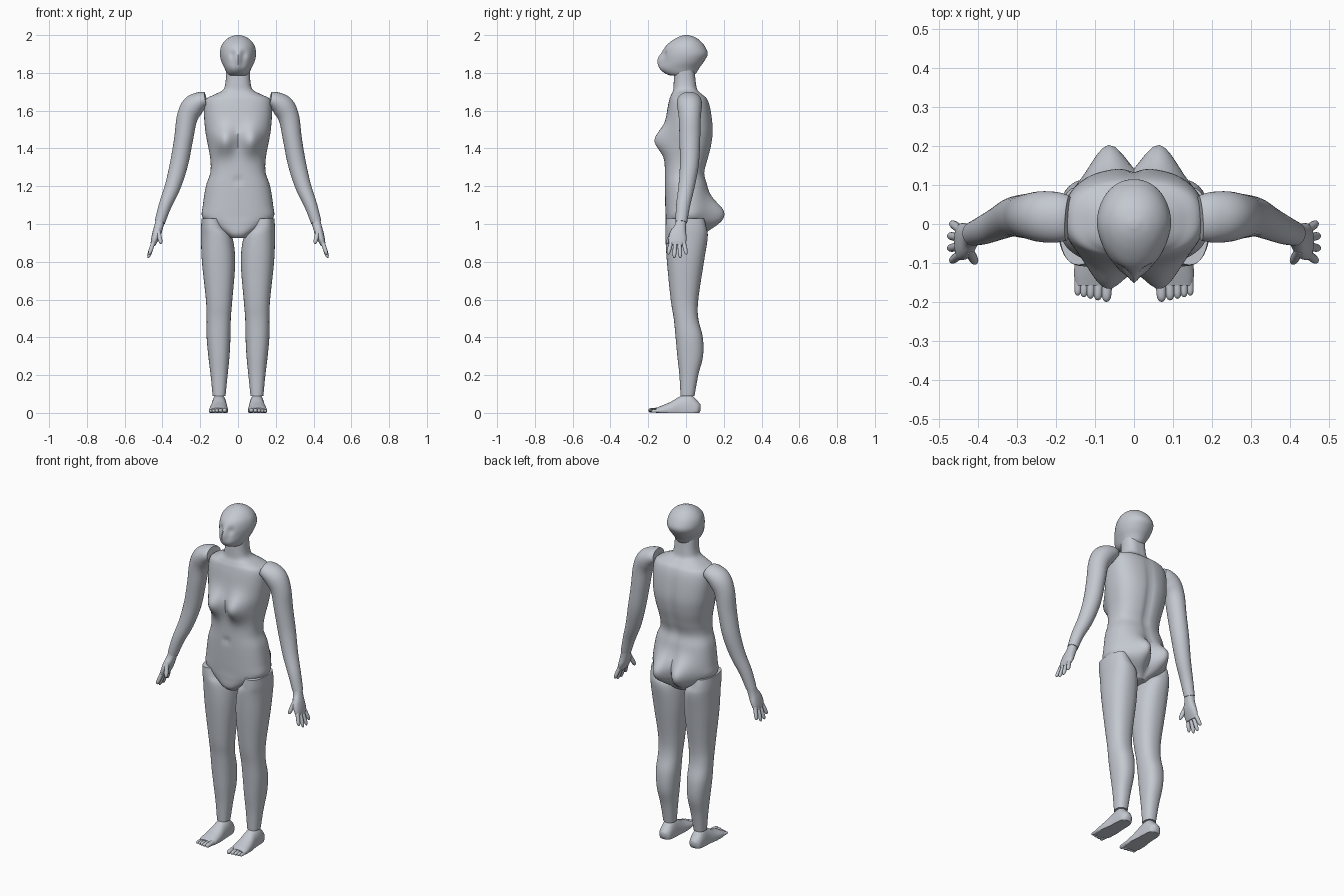
import bpy, bmesh, math
from mathutils import Vector

cube = bpy.data.objects.get("Cube")
if cube:
    bpy.data.objects.remove(cube, do_unlink=True)

grey = bpy.data.materials.new("cool_grey")
grey.use_nodes = True
colour = (0.55, 0.58, 0.63, 1)
grey.diffuse_color = colour
grey.node_tree.nodes["Principled BSDF"].inputs["Base Color"].default_value = colour

X, Y, Z = Vector((1, 0, 0)), Vector((0, 1, 0)), Vector((0, 0, 1))


def smooth_rows(rows, steps):
    """Catmull-Rom interpolation of the loft stations."""
    out = []
    for i in range(len(rows) - 1):
        p, q = Vector(rows[i]), Vector(rows[i + 1])
        before = Vector(rows[i - 1]) if i else p
        after = Vector(rows[min(i + 2, len(rows) - 1)])
        m, n = (q - before) / 2, (after - p) / 2
        for k in range(steps):
            t = k / steps
            out.append(p + m * t + (3 * (q - p) - 2 * m - n) * t ** 2
                       + (2 * (p - q) + m + n) * t ** 3)
    return out + [Vector(rows[-1])]


def loft(name, rows, ref=Y, axis=None, power=2, steps=5, sides=40, deform=None, side=1):
    """Skin superellipse rings; each row is x, y, z, half width, half depth."""
    rows = smooth_rows(rows, steps)
    centres = [Vector(r[:3]) for r in rows]
    bm = bmesh.new()
    rings = []
    for i, row in enumerate(rows):
        tangent = axis or (centres[min(i + 1, len(rows) - 1)] - centres[max(i - 1, 0)])
        u = ref.cross(tangent).normalized()
        v = tangent.cross(u).normalized()
        ring = []
        for k in range(sides):
            angle = math.tau * k / sides
            c, s = math.cos(angle), math.sin(angle)
            p = (centres[i]
                 + u * math.copysign(abs(c) ** (2 / power), c) * max(row[3], 0.001)
                 + v * math.copysign(abs(s) ** (2 / power), s) * max(row[4], 0.001))
            if deform:
                deform(p)
            p.x *= side
            ring.append(bm.verts.new(p))
        rings.append(ring)
    for a, b in zip(rings, rings[1:]):
        for k in range(sides):
            j = (k + 1) % sides
            bm.faces.new((a[k], a[j], b[j], b[k]))
    bm.faces.new(rings[0])
    bm.faces.new(rings[-1])
    bmesh.ops.recalc_face_normals(bm, faces=bm.faces[:])
    mesh = bpy.data.meshes.new(name)
    bm.to_mesh(mesh)
    bm.free()
    mesh.materials.append(grey)
    obj = bpy.data.objects.new(name, mesh)
    bpy.context.collection.objects.link(obj)
    bpy.ops.object.select_all(action="DESELECT")
    obj.select_set(True)
    bpy.context.view_layer.objects.active = obj
    bpy.ops.object.shade_smooth_by_angle(angle=math.radians(50))
    return obj


def digit(name, start, end, radius, ref, side):
    """Rounded finger or toe."""
    start, end = Vector(start), Vector(end)
    rows = []
    for t, f in ((0, 1), (0.5, 1), (0.8, 0.9), (0.95, 0.55), (1, 0.1)):
        rows.append((*start.lerp(end, t), radius * f, radius * f))
    loft(name, rows, ref, steps=2, sides=12, side=side)


def upright(table):
    """Convert z, half width, front y, back y into loft stations."""
    return [(0, (f + b) / 2, z, w, (b - f) / 2) for z, w, f, b in table]


def bell(value, centre, spread):
    return math.exp(-((value - centre) / spread) ** 2)


# Torso with bust, seat, spine groove and navel
def shape_torso(p):
    front = min(max(-p.y / 0.08, 0), 1)
    back = min(max(p.y / 0.08, 0), 1)
    x, z = abs(p.x), p.z
    p.y -= front * 0.062 * bell(x, 0.07, 0.055) * bell(z, 1.44, 0.07)
    p.y += front * 0.010 * bell(x, 0, 0.015) * bell(z, 1.23, 0.02)
    p.y += back * 0.095 * bell(x, 0.065, 0.062) * bell(z, 1.045, 0.085)
    p.y -= back * 0.012 * bell(x, 0, 0.02) * bell(z, 1.4, 0.25)


torso = [(0.925, 0.045, -0.085, 0.07), (0.95, 0.075, -0.105, 0.085),
         (1.0, 0.15, -0.108, 0.105), (1.04, 0.19, -0.108, 0.11),
         (1.1, 0.186, -0.11, 0.118), (1.2, 0.17, -0.112, 0.112),
         (1.27, 0.147, -0.112, 0.098), (1.34, 0.146, -0.112, 0.115),
         (1.42, 0.16, -0.11, 0.135), (1.5, 0.174, -0.112, 0.143),
         (1.6, 0.18, -0.1, 0.132), (1.66, 0.17, -0.088, 0.114),
         (1.685, 0.125, -0.078, 0.088), (1.71, 0.08, -0.068, 0.062),
         (1.75, 0.066, -0.065, 0.053), (1.82, 0.064, -0.062, 0.045)]
loft("torso", upright(torso), axis=Z, power=2.5, steps=6, sides=72, deform=shape_torso)


# Head with tapered face, nose and eye sockets
def shape_head(p):
    front = min(max(-p.y / 0.1, 0), 1)
    x = abs(p.x)
    p.x *= 1 - 0.16 * front
    p.y -= front * 0.022 * bell(x, 0, 0.018) * bell(p.z, 1.865, 0.035)
    p.y += front * 0.014 * bell(x, 0.036, 0.02) * bell(p.z, 1.895, 0.022)


head = [(1.785, 0.05, -0.08, 0.04), (1.8, 0.062, -0.115, 0.055),
        (1.825, 0.074, -0.135, 0.07), (1.86, 0.089, -0.13, 0.095),
        (1.9, 0.096, -0.127, 0.115), (1.94, 0.09, -0.108, 0.1),
        (1.97, 0.07, -0.075, 0.075), (1.99, 0.042, -0.04, 0.045),
        (2.0, 0.012, -0.01, 0.012)]
loft("head", upright(head), axis=Z, power=2.1, sides=56, deform=shape_head)


def flatten_sole(p):
    p.z = max(p.z, 0)


leg = [(0.142, -0.005, 1.03, 0.05, 0.1), (0.132, 0, 0.98, 0.064, 0.108),
       (0.113, 0.003, 0.93, 0.083, 0.112), (0.103, -0.003, 0.8, 0.088, 0.098),
       (0.1, -0.008, 0.6, 0.07, 0.073), (0.102, 0, 0.5, 0.064, 0.065),
       (0.103, 0.017, 0.4, 0.063, 0.072), (0.101, 0.022, 0.3, 0.056, 0.068),
       (0.1, 0.015, 0.2, 0.045, 0.05), (0.1, 0.008, 0.09, 0.034, 0.037)]
foot = [(0.1, 0.078, 0.03, 0.014, 0.014), (0.1, 0.06, 0.022, 0.034, 0.042),
        (0.1, 0.02, 0.02, 0.04, 0.08), (0.1, -0.03, 0.02, 0.042, 0.068),
        (0.102, -0.08, 0.015, 0.048, 0.044), (0.104, -0.13, 0.012, 0.05, 0.026),
        (0.104, -0.158, 0.012, 0.044, 0.014)]
arm = [(0.17, 0.015, 1.658, 0.04, 0.058), (0.2, 0.017, 1.65, 0.05, 0.065),
       (0.24, 0.019, 1.62, 0.06, 0.065), (0.27, 0.02, 1.56, 0.055, 0.058),
       (0.288, 0.02, 1.45, 0.05, 0.055), (0.312, 0.018, 1.32, 0.048, 0.05),
       (0.345, 0.003, 1.2, 0.042, 0.043), (0.385, -0.015, 1.1, 0.034, 0.037),
       (0.414, -0.025, 1.01, 0.028, 0.031)]
palm = [(0.411, -0.024, 1.022, 0.024, 0.027), (0.42, -0.031, 0.985, 0.024, 0.031),
        (0.432, -0.042, 0.945, 0.023, 0.045), (0.444, -0.046, 0.91, 0.018, 0.047),
        (0.45, -0.047, 0.888, 0.012, 0.04)]

for side, label in ((1, "left"), (-1, "right")):
    # Limbs
    loft(label + "_leg", leg, axis=-Z, power=2.3, side=side)
    loft(label + "_foot", foot, Z, axis=-Y, power=2.2, deform=flatten_sole, side=side)
    loft(label + "_arm", arm, side=side)
    loft(label + "_hand", palm, power=2.3, sides=28, side=side)
    # Toes, largest on the inside
    for i, x in enumerate((0.069, 0.091, 0.11, 0.127, 0.143)):
        radius = 0.013 - 0.001 * i
        digit(f"{label}_toe_{i + 1}", (x, -0.135, radius + 0.002),
              (x + 0.002, -0.2 + 0.004 * i, radius), radius, Z, side)
    # Splayed fingers and thumb
    for i in range(4):
        base, tip = -0.077 + 0.021 * i, -0.096 + 0.033 * i
        drop = 0.018 if i in (0, 3) else 0
        digit(f"{label}_finger_{i + 1}", (0.446, base, 0.91),
              (0.476 - drop / 3, tip, 0.82 + drop), 0.011, Y, side)
    digit(label + "_thumb", (0.425, -0.066, 0.97), (0.407, -0.1, 0.895), 0.012, Y, side)
